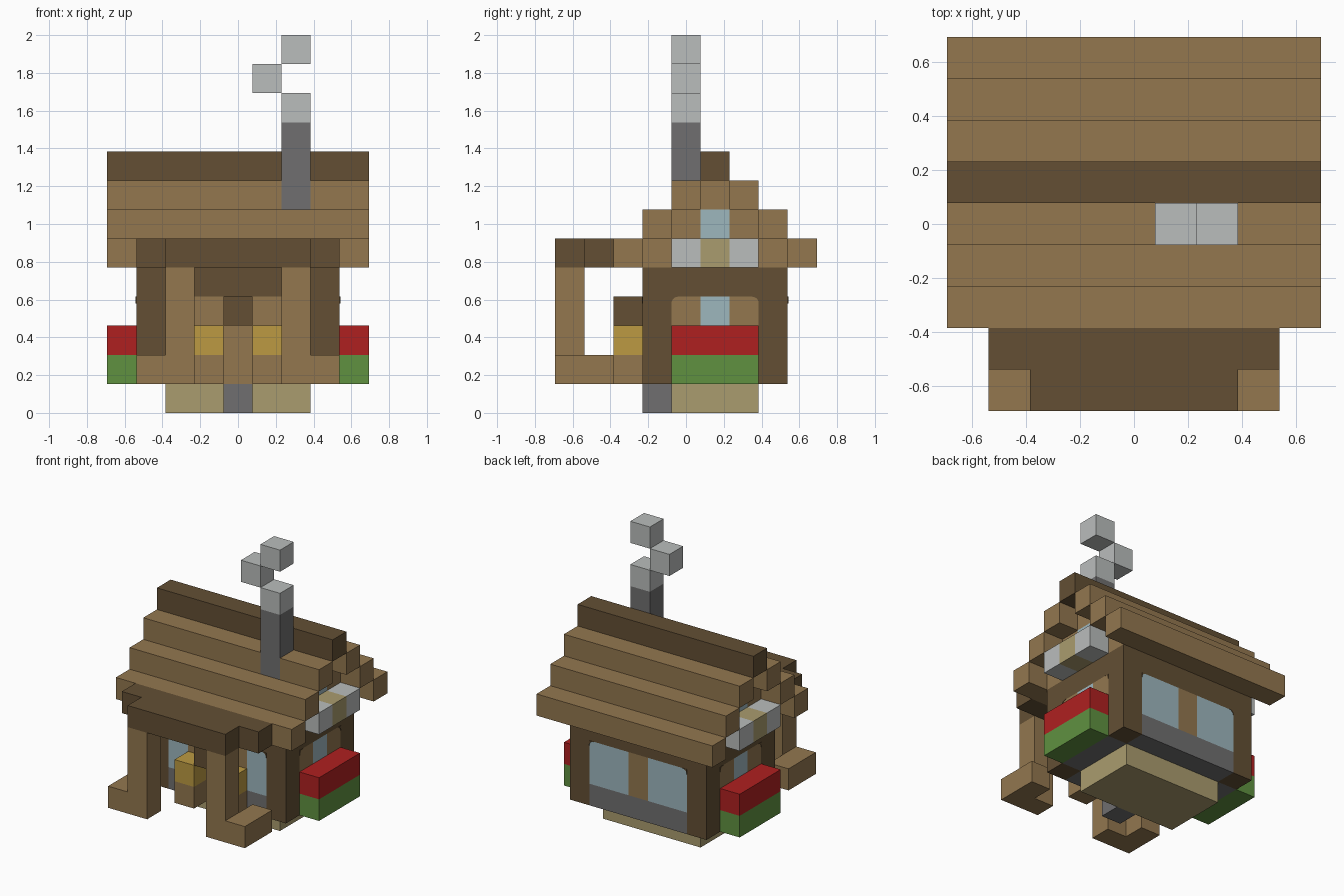
import bpy
import bmesh
import math
from mathutils import Vector

cube = bpy.data.objects.get("Cube")
if cube:
    bpy.data.objects.remove(cube, do_unlink=True)

CELL = 2 / 13   # one block of the model
GRID = 9        # blocks across the footprint


def material(name, rgb):
    """Flat material from an 8-bit sRGB colour."""
    lin = [((c / 255 + 0.055) / 1.055) ** 2.4 for c in rgb]
    m = bpy.data.materials.new(name)
    m.use_nodes = True
    m.diffuse_color = (*lin, 1)
    bsdf = m.node_tree.nodes["Principled BSDF"]
    bsdf.inputs["Base Color"].default_value = (*lin, 1)
    bsdf.inputs["Roughness"].default_value = 0.9
    return m


WOOD = material("wood", (147, 119, 79))
DARK = material("dark wood", (99, 79, 52))
STONE = material("stone", (112, 111, 112))
SAND = material("sand", (170, 156, 110))
GLASS = material("glass", (158, 183, 190))
SMOKE = material("pale grey", (186, 189, 188))
RED = material("red", (175, 32, 32))
GREEN = material("green", (96, 145, 64))
GOLD = material("gold", (188, 154, 66))


def world(x, y, z):
    """Grid lines to world position."""
    return Vector((x - GRID / 2, y - GRID / 2, z)) * CELL


def finish(name, bm, mat):
    bmesh.ops.recalc_face_normals(bm, faces=bm.faces)
    mesh = bpy.data.meshes.new(name)
    bm.to_mesh(mesh)
    bm.free()
    mesh.materials.append(mat)
    obj = bpy.data.objects.new(name, mesh)
    bpy.context.collection.objects.link(obj)
    return obj


def box(name, mat, xs, ys, zs):
    """Box between pairs of grid lines."""
    lo, hi = (world(*p) for p in zip(xs, ys, zs))
    bm = bmesh.new()
    bmesh.ops.create_cube(bm, size=1)
    for v in bm.verts:
        v.co = (lo + hi) / 2 + v.co * (hi - lo)
    return finish(name, bm, mat)


def pair(name, mat, xs, ys, zs):
    """The same box on both sides of the model."""
    box("left_" + name, mat, xs, ys, zs)
    box("right_" + name, mat, (GRID - xs[1], GRID - xs[0]), ys, zs)


def gusset(name, corner, inward, normal):
    """Thin dark plate rounding the top corner of a wall opening."""
    radius, steps = 0.035, 5
    corner, inward, normal = world(*corner), Vector(inward), Vector(normal)
    down = Vector((0, 0, -1))
    pts = [corner]
    for i in range(steps + 1):
        a = math.pi / 2 * i / steps
        pts.append(corner + radius * ((1 - math.sin(a)) * inward
                                      + (1 - math.cos(a)) * down))
    bm = bmesh.new()
    face = bm.faces.new([bm.verts.new(p) for p in pts])
    ext = bmesh.ops.extrude_face_region(bm, geom=[face])["geom"]
    bmesh.ops.translate(bm, vec=normal * 0.003,
                        verts=[e for e in ext if isinstance(e, bmesh.types.BMVert)])
    finish(name, bm, DARK)


# Base and doorstep
box("base", SAND, (2, 7), (4, 7), (0, 1))
box("doorstep", STONE, (4, 5), (3, 4), (0, 1))

# Stone foundation course
box("foundation", STONE, (1, 8), (4, 7), (1, 2))
box("back_foundation", STONE, (2, 7), (7, 8), (1, 2))
pair("front_foundation", STONE, (5, 7), (3, 4), (1, 2))

# Corner posts and the beam course above them
pair("front_corner_post", DARK, (7, 8), (3, 4), (1, 4))
pair("back_corner_post", DARK, (7, 8), (7, 8), (1, 4))
box("top_beam", DARK, (1, 8), (3, 8), (4, 5))

# Front wall: door, frames and windows
box("door", WOOD, (4, 5), (3, 4), (1, 4))
box("door_canopy", DARK, (4, 5), (2, 3), (3, 4))
pair("door_frame", WOOD, (5, 6), (3, 4), (2, 4))
pair("front_window", GLASS, (6, 7), (3, 4), (2, 4))

# Back wall
box("back_mullion", WOOD, (4, 5), (7, 8), (2, 4))
pair("back_window", GLASS, (5, 7), (7, 8), (2, 4))

# Side walls and planters
for y in (4, 6):
    pair("side_panel", WOOD, (7, 8), (y, y + 1), (2, 4))
pair("side_window", GLASS, (7, 8), (5, 6), (2, 4))
pair("planter_leaves", GREEN, (8, 9), (4, 7), (1, 2))
pair("planter_flowers", RED, (8, 9), (4, 7), (2, 3))

# Rounded upper corners of the wall openings
for x, s in ((2, 1), (7, -1)):
    gusset("front_gusset", (x, 3, 4), (s, 0, 0), (0, -1, 0))
    gusset("back_gusset", (x, 8, 4), (s, 0, 0), (0, 1, 0))
for x, n in ((1, -1), (8, 1)):
    for y, s in ((4, 1), (7, -1)):
        gusset("side_gusset", (x, y, 4), (0, s, 0), (n, 0, 0))

# Gold lamps on wooden stands beside the door
pair("lamp_stand", WOOD, (5, 6), (2, 3), (1, 2))
pair("lamp", GOLD, (5, 6), (2, 3), (2, 3))

# Porch posts with feet, and the porch roof
pair("porch_post", WOOD, (6, 7), (0, 1), (1, 5))
pair("porch_foot", WOOD, (7, 8), (0, 2), (1, 2))
box("porch_roof_front", DARK, (2, 7), (0, 1), (5, 6))
box("porch_roof_back", DARK, (1, 8), (1, 2), (5, 6))

# Attic gables with a window and a ledge at each end
box("attic_lower", WOOD, (1, 8), (3, 8), (5, 6))
box("attic_core", WOOD, (2, 7), (4, 7), (6, 7))
for y in (4, 6):
    pair("gable_panel", WOOD, (7, 8), (y, y + 1), (6, 7))
pair("gable_window", GLASS, (7, 8), (5, 6), (6, 7))
box("attic_upper", WOOD, (1, 8), (5, 6), (7, 8))
for y, mat in ((4, SMOKE), (5, SAND), (6, SMOKE)):
    pair("gable_ledge", mat, (8, 9), (y, y + 1), (5, 6))

# Stepped roof, with a gap in the top front step for the chimney
for i in range(3):
    z = (5 + i, 6 + i)
    box("back_roof_step", WOOD, (0, 9), (8 - i, 9 - i), z)
    for xs in ([(0, 6), (7, 9)] if i == 2 else [(0, 9)]):
        box("front_roof_step", WOOD, xs, (2 + i, 3 + i), z)
box("roof_ridge", DARK, (0, 9), (5, 6), (8, 9))

# Chimney and smoke puffs
box("chimney", STONE, (6, 7), (4, 5), (7, 10))
for x, z in ((6, 10), (5, 11), (6, 12)):
    box("smoke_puff", SMOKE, (x, x + 1), (4, 5), (z, z + 1))
